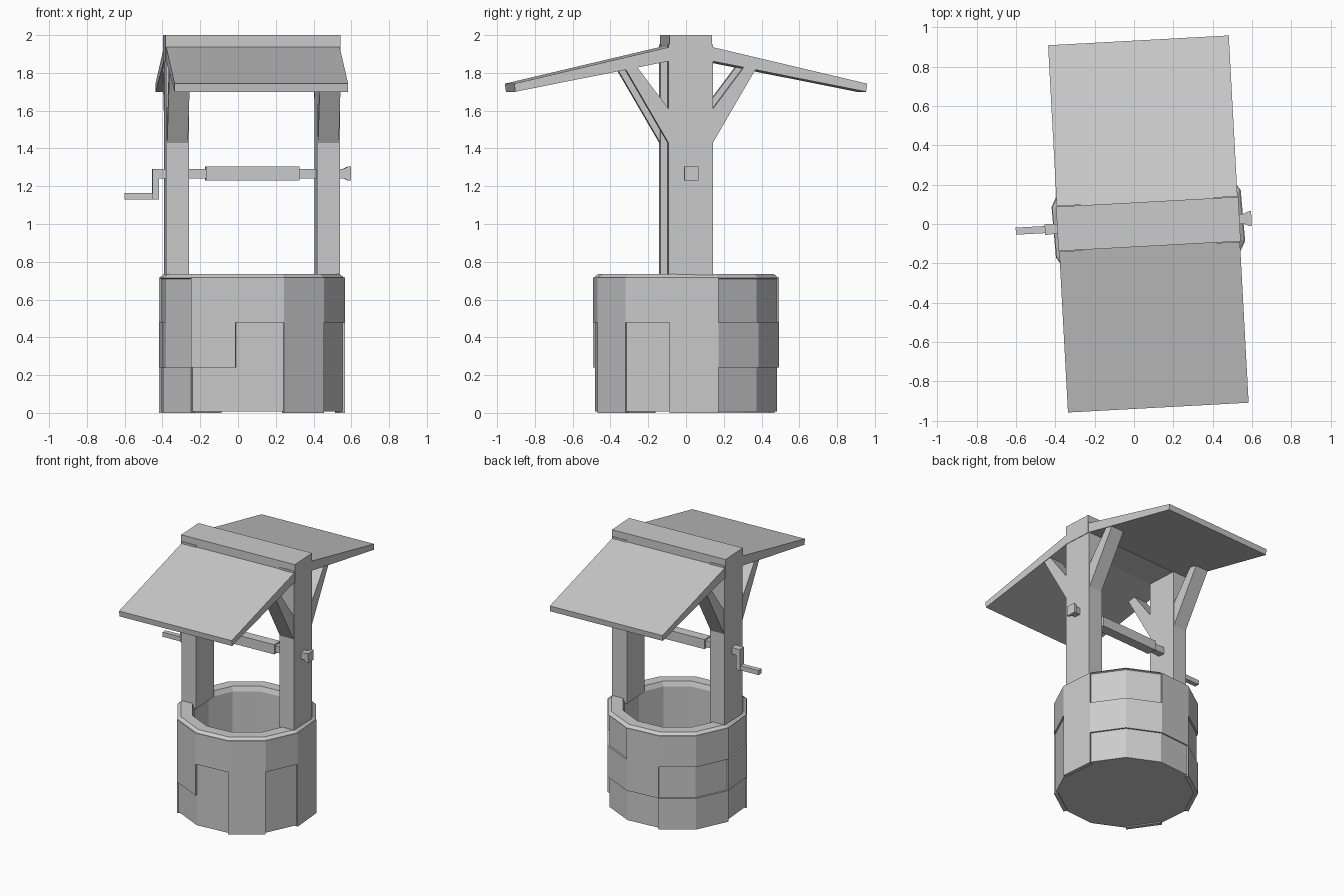
import bpy, bmesh, math
from mathutils import Matrix, Vector

cube = bpy.data.objects.get("Cube")
if cube:
    bpy.data.objects.remove(cube, do_unlink=True)

grey = bpy.data.materials.new("plain_grey")
grey.use_nodes = True
COLOUR = (0.6, 0.6, 0.6, 1)
grey.diffuse_color = COLOUR
grey.node_tree.nodes["Principled BSDF"].inputs["Base Color"].default_value = COLOUR

# The frame is turned slightly about the centre of the well
CENTRE = Vector((0.073, 0, 0))
FRAME = Matrix.Translation(CENTRE) @ Matrix.Rotation(math.radians(3.1), 4, 'Z')
WELL = Matrix.Translation(CENTRE)
SIDES = 12
STEP = math.tau / SIDES
START = math.radians(-10)


def finish(name, bm, matrix):
    bmesh.ops.recalc_face_normals(bm, faces=bm.faces)
    mesh = bpy.data.meshes.new(name)
    bm.to_mesh(mesh)
    bm.free()
    mesh.materials.append(grey)
    obj = bpy.data.objects.new(name, mesh)
    obj.matrix_world = matrix
    bpy.context.collection.objects.link(obj)
    return obj


def loft(bm, rings):
    """Join rings of points into a closed solid."""
    loops = [[bm.verts.new(p) for p in ring] for ring in rings]
    n = len(loops[0])
    for a, b in zip(loops, loops[1:]):
        for i in range(n):
            j = (i + 1) % n
            bm.faces.new((a[i], a[j], b[j], b[i]))
    bm.faces.new(loops[0])
    bm.faces.new(loops[-1])


def prism(name, outline, x0, x1):
    """Extrude a y-z outline along x."""
    bm = bmesh.new()
    loft(bm, [[(x, y, z) for y, z in outline] for x in (x0, x1)])
    return finish(name, bm, FRAME)


def box(name, x0, x1, half_y, z0, z1):
    return prism(name, [(-half_y, z0), (half_y, z0), (half_y, z1), (-half_y, z1)], x0, x1)


def polar(r, k, z):
    a = START + k * STEP
    return (r * math.cos(a), r * math.sin(a), z)


# Hollow stone wall with bevelled rim
bm = bmesh.new()
profile = [(0.488, 0.008), (0.488, 0.71), (0.497, 0.715), (0.472, 0.735),
           (0.39, 0.735), (0.375, 0.7), (0.375, 0.03)]
loft(bm, [[polar(r, k, z) for k in range(SIDES)] for r, z in profile])
finish("well_wall", bm, WELL)

# Raised stones: one entry per side, rows from the bottom up
pattern = ["111", "010", "010", "011", "101", "101",
           "010", "100", "011", "001", "111", "001"]
ROW = 0.239
bm = bmesh.new()
for k, rows in enumerate(pattern):
    for row, raised in enumerate(rows):
        if raised == "1":
            loft(bm, [[polar(r, k + d, z) for r, d in
                       ((0.47, 0), (0.5, 0), (0.5, 1), (0.47, 1))]
                      for z in (row * ROW, (row + 1) * ROW)])
finish("raised_stones", bm, WELL)

# Posts with their forked braces
for side, sx in (("right", -1), ("left", 1)):
    box(side + "_post", sx * 0.34, sx * 0.46, 0.118, 0.7, 1.95)
    for end, sy in (("front", -1), ("back", 1)):
        outline = [(0.11, 1.42), (0.118, 1.43), (0.345, 1.82),
                   (0.29, 1.84), (0.118, 1.61), (0.11, 1.6)]
        prism(f"{side}_{end}_brace", [(sy * y, z) for y, z in outline],
              sx * 0.345, sx * 0.455)

# Roof panels, thinner at the eaves, and ridge cap
for end, sy in (("front", -1), ("back", 1)):
    outline = [(0.1, 1.94), (0.935, 1.743), (0.93, 1.7), (0.1, 1.865)]
    prism(end + "_roof", [(sy * y, z) for y, z in outline], -0.46, 0.46)
box("ridge_cap", -0.464, 0.464, 0.113, 1.86, 2.0)

# Axle, roller and end knob
Z = 1.267
box("axle", -0.525, 0.5, 0.025, Z - 0.025, Z + 0.025)
box("roller", -0.245, 0.25, 0.037, Z - 0.037, Z + 0.037)
bm = bmesh.new()
loft(bm, [[(x, sy * h, Z + sz * h) for sy, sz in ((-1, -1), (1, -1), (1, 1), (-1, 1))]
          for x, h in ((0.485, 0.025), (0.51, 0.037), (0.525, 0.037))])
finish("end_knob", bm, FRAME)

# Crank
box("crank_arm", -0.527, -0.494, 0.027, 1.13, Z + 0.025)
box("crank_handle", -0.675, -0.5, 0.018, 1.13, 1.165)
